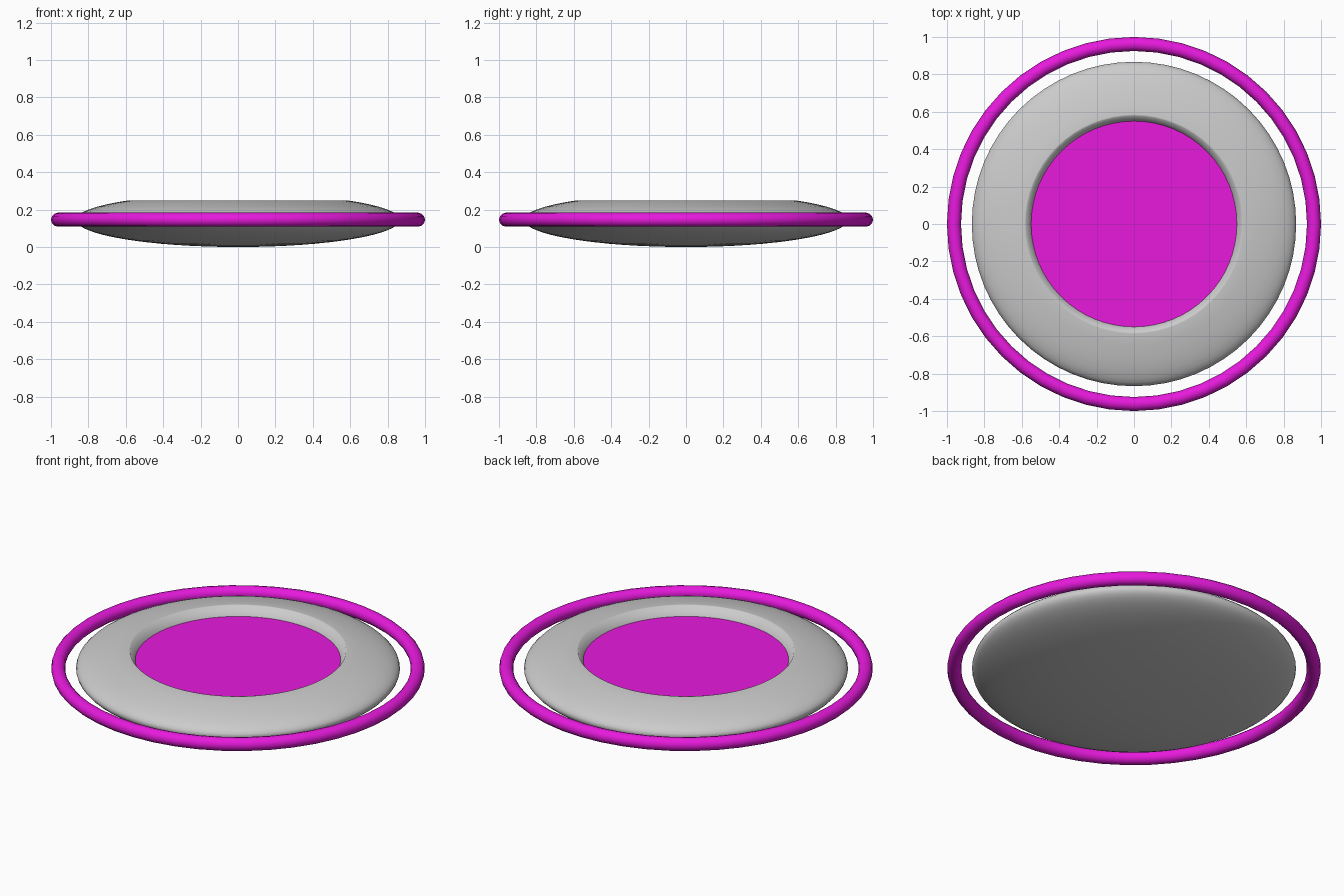
import bpy, bmesh
from math import sin, cos, pi, radians

if "Cube" in bpy.data.objects:
    bpy.data.objects.remove(bpy.data.objects["Cube"])

ZC = 0.146        # height of the rim plane
R_BODY = 0.867    # saucer radius


def material(name, rgba):
    m = bpy.data.materials.new(name)
    m.diffuse_color = rgba
    m.use_nodes = True
    m.node_tree.nodes["Principled BSDF"].inputs["Base Color"].default_value = m.diffuse_color
    return m


def lathe(name, profile, segments):
    """Spin an (r, z) profile about z into a smooth mesh."""
    bm = bmesh.new()
    verts = [bm.verts.new((r, 0, z)) for r, z in profile]
    edges = [bm.edges.new(pair) for pair in zip(verts, verts[1:])]
    bmesh.ops.spin(bm, geom=verts + edges, cent=(0, 0, 0), axis=(0, 0, 1),
                   angle=2 * pi, steps=segments, use_duplicate=False)
    bmesh.ops.remove_doubles(bm, verts=bm.verts, dist=1e-5)
    bmesh.ops.recalc_face_normals(bm, faces=bm.faces)
    # open shell: make sure the underside faces down
    low = min(bm.faces, key=lambda f: f.calc_center_median().z)
    if low.normal.z > 0:
        bmesh.ops.reverse_faces(bm, faces=bm.faces)
    me = bpy.data.meshes.new(name)
    bm.to_mesh(me)
    bm.free()
    me.shade_smooth()
    ob = bpy.data.objects.new(name, me)
    bpy.context.collection.objects.link(ob)
    return ob


magenta = material("magenta", (0.8, 0.01, 0.72, 1))

# Saucer body: elliptical underside and shoulder, then the sloped recess wall
profile = []
for i in range(17):
    a = -pi / 2 + i / 16 * pi / 2
    profile.append((R_BODY * cos(a), ZC + 0.146 * sin(a)))
for i in range(1, 9):
    a = radians(47.5) * i / 8
    profile.append((R_BODY * cos(a), ZC + 0.140 * sin(a)))
profile += [(0.578, 0.249), (0.55, 0.195)]
lathe("saucer_body", profile, 64)

# Coloured disc forming the floor of the recess
bpy.ops.mesh.primitive_circle_add(vertices=64, radius=0.55, fill_type='NGON',
                                  location=(0, 0, 0.195))
disc = bpy.context.object
disc.name = "centre_disc"
disc.data.materials.append(magenta)

# Floating outer ring
bpy.ops.mesh.primitive_torus_add(major_segments=48, minor_segments=12,
                                 major_radius=0.9625, minor_radius=0.0375,
                                 location=(0, 0, ZC))
ring = bpy.context.object
ring.name = "outer_ring"
ring.data.materials.append(magenta)
bpy.ops.object.shade_smooth()
